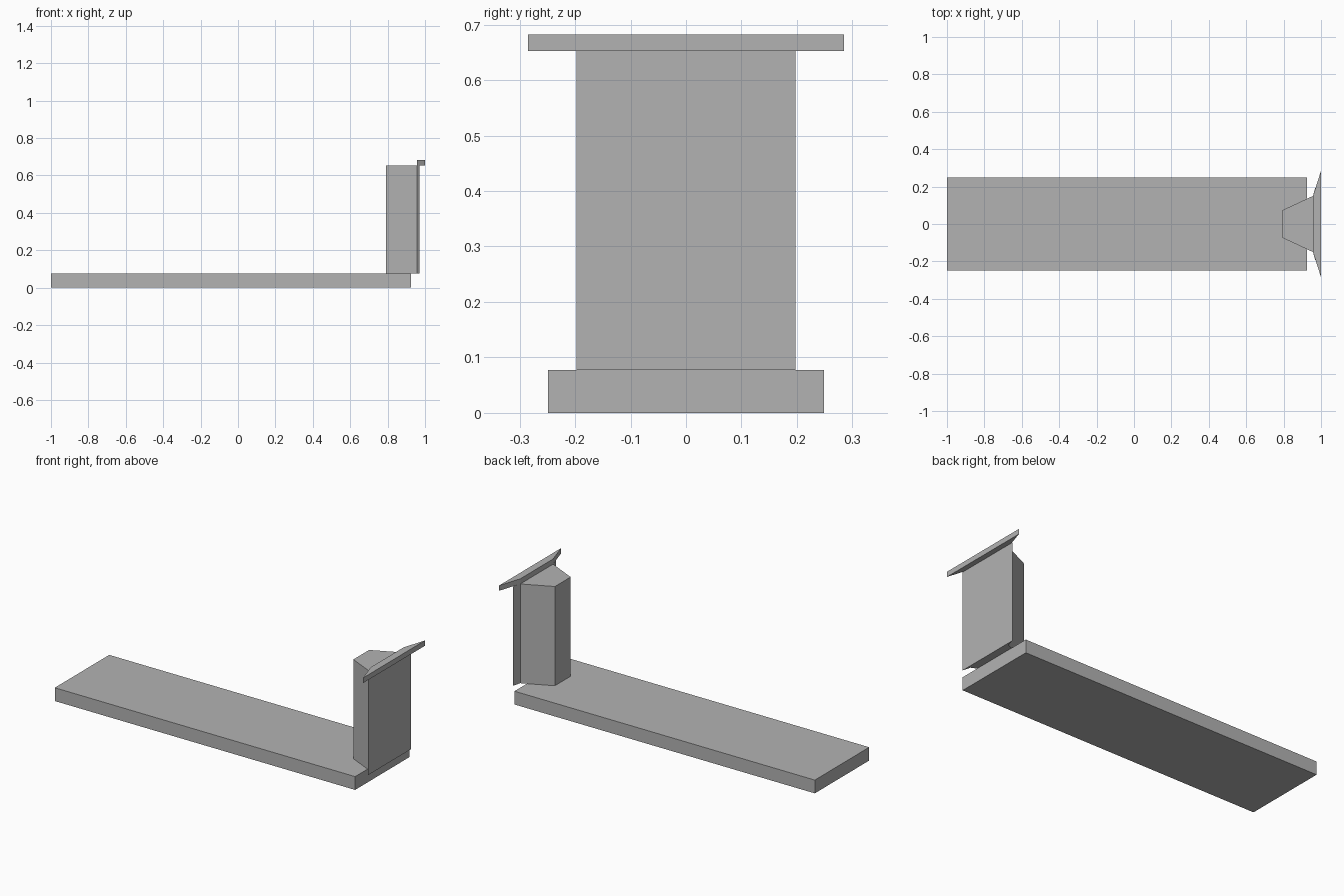
import bpy
import bmesh

cube = bpy.data.objects.get("Cube")
if cube:
    bpy.data.objects.remove(cube, do_unlink=True)

grey = bpy.data.materials.new("plain grey")
grey.use_nodes = True
colour = (0.45, 0.45, 0.45, 1)
grey.diffuse_color = colour
grey.node_tree.nodes["Principled BSDF"].inputs["Base Color"].default_value = colour


def prism(name, half_profile, bottom, top):
    """Extrude a plan outline, given as (x, half width) stations and mirrored in y."""
    outline = [(x, -w) for x, w in half_profile]
    outline += [(x, w) for x, w in reversed(half_profile)]
    bm = bmesh.new()
    face = bm.faces.new([bm.verts.new((x, y, bottom)) for x, y in outline])
    result = bmesh.ops.extrude_face_region(bm, geom=[face])
    raised = [v for v in result["geom"] if isinstance(v, bmesh.types.BMVert)]
    bmesh.ops.translate(bm, verts=raised, vec=(0, 0, top - bottom))
    bmesh.ops.recalc_face_normals(bm, faces=bm.faces)
    mesh = bpy.data.meshes.new(name)
    bm.to_mesh(mesh)
    bm.free()
    mesh.materials.append(grey)
    obj = bpy.data.objects.new(name, mesh)
    bpy.context.collection.objects.link(obj)
    return obj


base_top, column_top = 0.077, 0.652

# Long flat slab
prism("base_slab", [(-1, 0.249), (0.925, 0.249)], 0, base_top)
# Column, widening towards the end and overhanging the slab
prism("column", [(0.79, 0.072), (0.957, 0.15), (0.97, 0.197)], base_top, column_top)
# Flared strip on top of the column
prism("cap_strip", [(0.957, 0.15), (1, 0.285)], column_top, 0.682)
